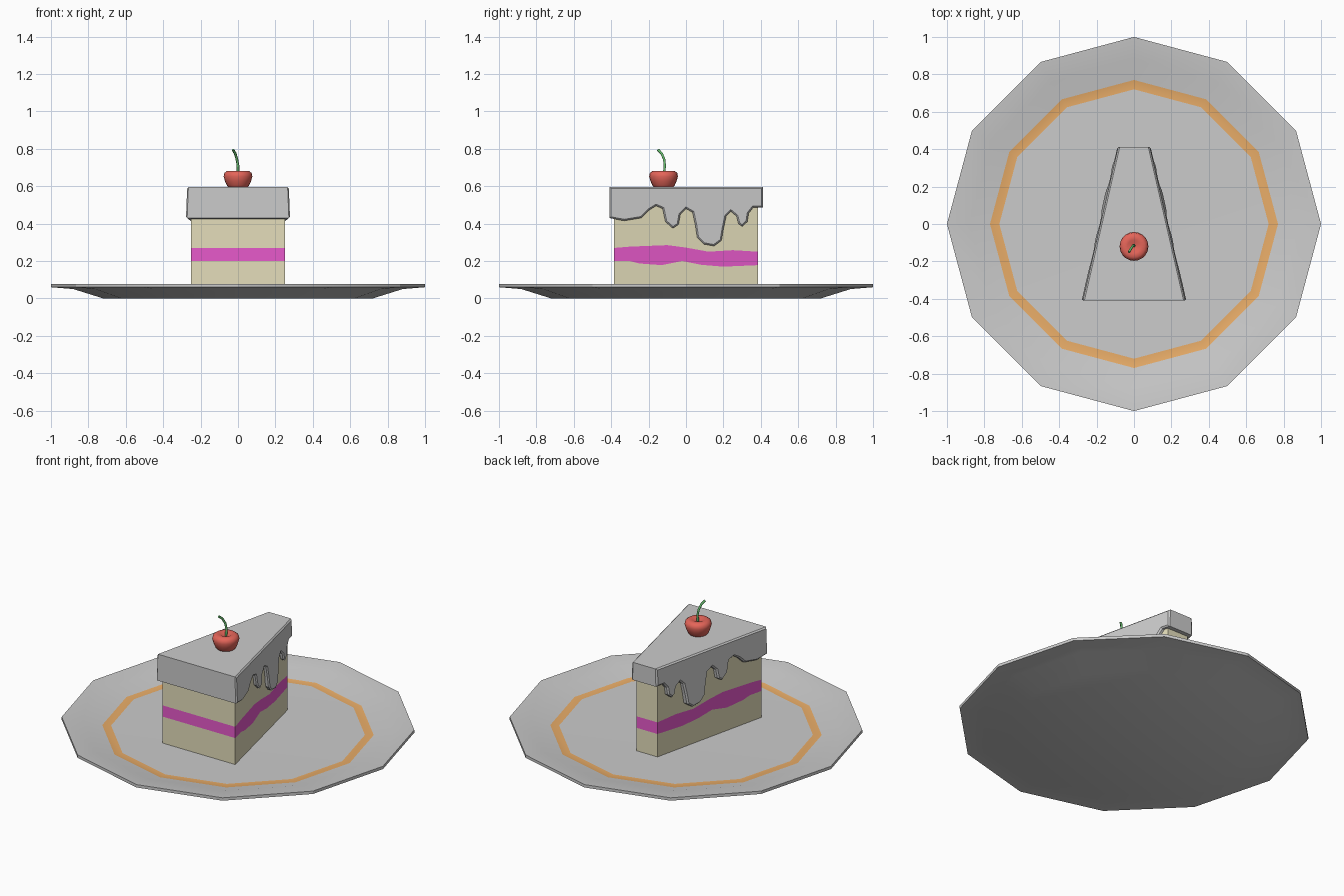
import bpy, bmesh, math
from mathutils import Vector

if "Cube" in bpy.data.objects:
    bpy.data.objects.remove(bpy.data.objects["Cube"])


def material(name, rgb):
    m = bpy.data.materials.new(name)
    m.diffuse_color = (*rgb, 1)
    m.use_nodes = True
    m.node_tree.nodes["Principled BSDF"].inputs["Base Color"].default_value = m.diffuse_color
    return m


def finish(name, bm, mats=(), smooth=None):
    bmesh.ops.recalc_face_normals(bm, faces=bm.faces)
    me = bpy.data.meshes.new(name)
    bm.to_mesh(me)
    bm.free()
    ob = bpy.data.objects.new(name, me)
    bpy.context.collection.objects.link(ob)
    for m in mats:
        me.materials.append(m)
    if smooth:
        bpy.ops.object.select_all(action='DESELECT')
        bpy.context.view_layer.objects.active = ob
        ob.select_set(True)
        bpy.ops.object.shade_smooth_by_angle(angle=math.radians(smooth))
    return ob


def lathe(name, profile, sides, mats, centre=(0, 0), coloured=(), smooth=30):
    """Revolve (radius, z) points; both ends are closed with one face."""
    bm = bmesh.new()
    rings = []
    for r, z in profile:
        rings.append([bm.verts.new((centre[0] + r * math.cos(2 * math.pi * i / sides),
                                    centre[1] + r * math.sin(2 * math.pi * i / sides), z))
                      for i in range(sides)])
    for k in range(len(rings) - 1):
        a, b = rings[k], rings[k + 1]
        for i in range(sides):
            j = (i + 1) % sides
            f = bm.faces.new((a[i], a[j], b[j], b[i]))
            f.material_index = 1 if k in coloured else 0
    bm.faces.new(rings[0])
    bm.faces.new(rings[-1])
    return finish(name, bm, mats, smooth)


def lerp_table(table, y):
    for (y0, z0), (y1, z1) in zip(table, table[1:]):
        if y <= y1:
            return z0 + (z1 - z0) * (y - y0) / (y1 - y0)
    return table[-1][1]


# Plate with a painted ring
china = material("china", (0.8, 0.8, 0.8))
orange = material("ring_orange", (0.82, 0.42, 0.14))
lathe("plate", [(0.72, 0), (0.88, 0.05), (1.0, 0.06), (1.0, 0.078), (0.88, 0.066),
                (0.77, 0.036), (0.72, 0.035)],
      12, [china, orange], coloured=(5,))

# Sponge wedge with a wavy filling stripe
TAPER = 0.23
sponge = material("sponge", (0.78, 0.73, 0.5))
filling = material("filling", (0.8, 0.1, 0.6))
stripe_top = [(-0.385, 0.27), (-0.3, 0.277), (-0.1, 0.285), (0, 0.272), (0.12, 0.25),
              (0.25, 0.258), (0.385, 0.25)]
stripe_low = [(-0.385, 0.2), (-0.3, 0.2), (-0.25, 0.187), (-0.13, 0.178), (-0.02, 0.2),
              (0.08, 0.18), (0.2, 0.17), (0.385, 0.178)]
bm = bmesh.new()
rings = []
for y in sorted({p[0] for p in stripe_top + stripe_low}):
    x = 0.25 - TAPER * (y + 0.385)
    zs = [0.03, lerp_table(stripe_low, y), lerp_table(stripe_top, y), 0.55]
    rings.append([bm.verts.new((x, y, z)) for z in zs]
                 + [bm.verts.new((-x, y, z)) for z in reversed(zs)])
for a, b in zip(rings, rings[1:]):
    for i in range(8):
        j = (i + 1) % 8
        f = bm.faces.new((a[i], a[j], b[j], b[i]))
        f.material_index = 1 if i in (1, 5) else 0
for r in (rings[0], rings[-1]):
    for i in range(3):
        f = bm.faces.new((r[i], r[i + 1], r[6 - i], r[7 - i]))
        f.material_index = 1 if i == 1 else 0
finish("cake_slice", bm, [sponge, filling])

# Frosting cap: dripping side profile spanned across the wedge, edges bevelled
drips = [(-0.41, 0.43), (-0.33, 0.415), (-0.24, 0.43), (-0.2, 0.47), (-0.16, 0.495),
         (-0.125, 0.48), (-0.11, 0.41), (-0.07, 0.375), (-0.04, 0.395), (-0.03, 0.45),
         (0, 0.48), (0.035, 0.46), (0.05, 0.39), (0.06, 0.325), (0.095, 0.29),
         (0.15, 0.28), (0.19, 0.31), (0.2, 0.37), (0.215, 0.44), (0.24, 0.465),
         (0.27, 0.44), (0.28, 0.4), (0.3, 0.385), (0.328, 0.41), (0.335, 0.455),
         (0.36, 0.487), (0.412, 0.485)]
outline = drips + [(0.412, 0.595), (-0.41, 0.595)]
bm = bmesh.new()
sides = []
for s in (1, -1):
    sides.append([bm.verts.new((s * (0.28 - TAPER * (y + 0.41) + 0.04 * (0.43 - z)), y, z))
                  for y, z in outline])
n = len(outline)
for i in range(n):
    j = (i + 1) % n
    bm.faces.new((sides[0][i], sides[0][j], sides[1][j], sides[1][i]))
caps = [bm.faces.new(s) for s in sides]
bmesh.ops.recalc_face_normals(bm, faces=bm.faces)
bmesh.ops.bevel(bm, geom=list({e for f in caps for e in f.edges}), offset=0.008,
                segments=1, affect='EDGES', clamp_overlap=True)
finish("frosting", bm)

# Cherry
red = material("cherry_red", (0.78, 0.13, 0.1))
lathe("cherry", [(0.05, 0.592), (0.06, 0.605), (0.07, 0.628), (0.077, 0.652), (0.073, 0.671),
                 (0.058, 0.682), (0.035, 0.682), (0.012, 0.67)],
      20, [red], centre=(0, -0.12), smooth=60)

# Cherry stem: tapered hexagonal tube along a bent path
green = material("stem_green", (0.13, 0.5, 0.15))
path = [Vector(p) for p in [(0, -0.118, 0.665), (0, -0.113, 0.71), (-0.006, -0.117, 0.745),
                            (-0.015, -0.13, 0.775), (-0.027, -0.15, 0.795)]]
bm = bmesh.new()
rings = []
for k, p in enumerate(path):
    d = (path[min(k + 1, 4)] - path[max(k - 1, 0)]).normalized()
    u = d.cross(Vector((0, 1, 0))).normalized()
    v = d.cross(u)
    rings.append([bm.verts.new(p + 0.007 * (u * math.cos(i * math.pi / 3)
                                            + v * math.sin(i * math.pi / 3)))
                  for i in range(6)])
for a, b in zip(rings, rings[1:]):
    for i in range(6):
        j = (i + 1) % 6
        bm.faces.new((a[i], a[j], b[j], b[i]))
bm.faces.new(rings[0])
bm.faces.new(rings[-1])
finish("cherry_stem", bm, [green], 65)
